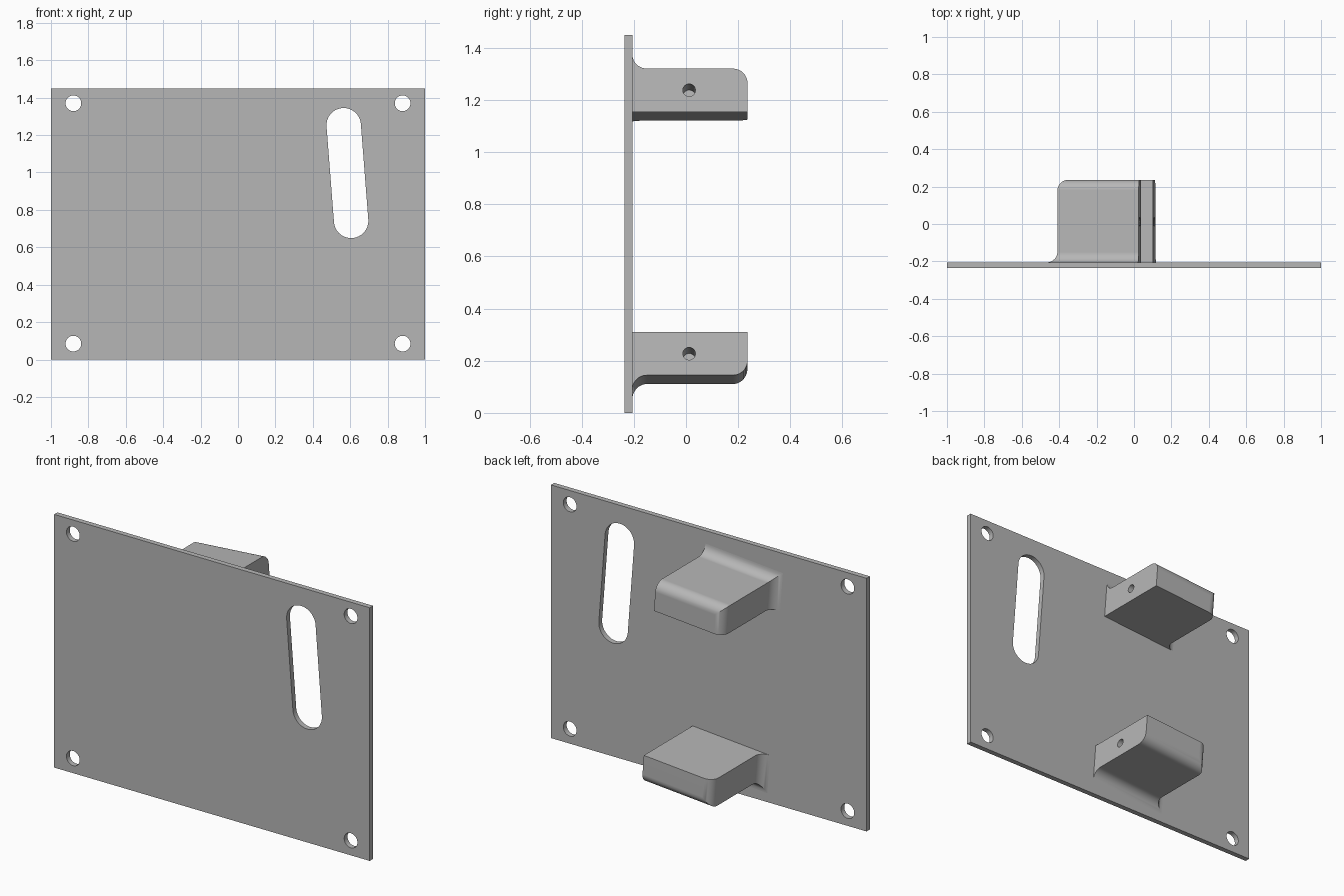
import bpy, bmesh, math
from mathutils import Vector

if "Cube" in bpy.data.objects:
    bpy.data.objects.remove(bpy.data.objects["Cube"], do_unlink=True)

TILT = math.radians(4.45)              # lean shared by the slot and both brackets
BACK, PLATE_BACK, FRONT = 0.236, -0.206, -0.236
HEIGHT = 1.45

grey = bpy.data.materials.new("plain_grey")
grey.use_nodes = True
colour = (0.47, 0.47, 0.47, 1)
grey.diffuse_color = colour
grey.node_tree.nodes["Principled BSDF"].inputs["Base Color"].default_value = colour


def make_object(name, bm):
    bmesh.ops.remove_doubles(bm, verts=bm.verts, dist=1e-5)
    bmesh.ops.recalc_face_normals(bm, faces=bm.faces)
    mesh = bpy.data.meshes.new(name)
    bm.to_mesh(mesh)
    bm.free()
    mesh.materials.append(grey)
    obj = bpy.data.objects.new(name, mesh)
    bpy.context.collection.objects.link(obj)
    return obj


def loft(name, sections):
    """Skin a list of equal-length point loops and cap both ends."""
    bm = bmesh.new()
    loops = [[bm.verts.new(p) for p in s] for s in sections]
    for a, b in zip(loops, loops[1:]):
        for i in range(len(a)):
            j = (i + 1) % len(a)
            bm.faces.new((a[i], a[j], b[j], b[i]))
    bm.faces.new(loops[0])
    bm.faces.new(loops[-1])
    return make_object(name, bm)


def slot_cutter(x, z, length, radius, steps=24):
    """Stadium-shaped prism along y; zero length gives a round hole."""
    outline = []
    for end in (1, -1):
        for k in range(steps + 1):
            ang = math.pi * k / steps
            outline.append((end * radius * math.cos(ang),
                            end * (length / 2 + radius * math.sin(ang))))
    outline = [p for i, p in enumerate(outline)
               if (Vector(p) - Vector(outline[i - 1])).length > 1e-5]
    obj = loft("cutter", [[(u, y, v) for u, v in outline] for y in (-0.4, 0)])
    obj.location = (x, 0, z)
    obj.rotation_euler.y = -TILT
    return obj


def activate(obj):
    bpy.ops.object.select_all(action='DESELECT')
    obj.select_set(True)
    bpy.context.view_layer.objects.active = obj


def cut(obj, cutter):
    cutter.hide_render = True
    mod = obj.modifiers.new("cut", 'BOOLEAN')
    mod.operation, mod.solver, mod.object = 'DIFFERENCE', 'EXACT', cutter
    activate(obj)
    bpy.ops.object.modifier_apply(modifier=mod.name)
    bpy.data.objects.remove(cutter, do_unlink=True)


def finish(obj):
    activate(obj)
    bpy.ops.object.shade_smooth_by_angle(angle=math.radians(30))
    mod = obj.modifiers.new("even_shading", 'WEIGHTED_NORMAL')
    mod.keep_sharp = True


# Mounting plate with four corner holes and a leaning slot
plate = loft("mounting_plate", [[(-1, y, 0), (1, y, 0), (1, y, HEIGHT), (-1, y, HEIGHT)]
                                for y in (FRONT, PLATE_BACK)])
for x in (-0.88, 0.88):
    for z in (0.085, HEIGHT - 0.08):
        cut(plate, slot_cutter(x, z, 0, 0.042))
cut(plate, slot_cutter(0.585, 0.997, 0.513, 0.092))
finish(plate)


def bracket(name, x, z, side):
    """Block with a flat inner face, flared into the plate and rounded at its far end."""
    width, thick, r, steps = 0.436, 0.166, 0.056, 10
    arc = [math.pi / 2 * k / steps for k in range(steps + 1)]
    profile = [(PLATE_BACK - 0.01, r)]
    profile += [(PLATE_BACK + r * (1 - math.cos(t)), r * (1 - math.sin(t))) for t in arc]
    profile += [(BACK - r * (1 - math.sin(t)), -r * (1 - math.cos(t))) for t in arc]
    obj = loft(name, [[(0, y, 0), (-width - f, y, 0),
                       (-width - f, y, side * (thick + f)), (0, y, side * (thick + f))]
                      for y, f in profile])
    obj.location = (x, 0, z)
    obj.rotation_euler.y = -TILT
    bpy.context.view_layer.update()

    # Blind screw hole in the end face
    bpy.ops.mesh.primitive_cylinder_add(
        vertices=32, radius=0.024, depth=0.6, rotation=(0, math.pi / 2 - TILT, 0),
        location=obj.matrix_world @ Vector((0, 0.012, side * thick / 2)))
    cutter = bpy.context.object
    cutter.data.materials.append(grey)
    cut(obj, cutter)
    finish(obj)


bracket("upper_bracket", 0.038, 1.155, 1)
bracket("lower_bracket", 0.102, 0.31, -1)
